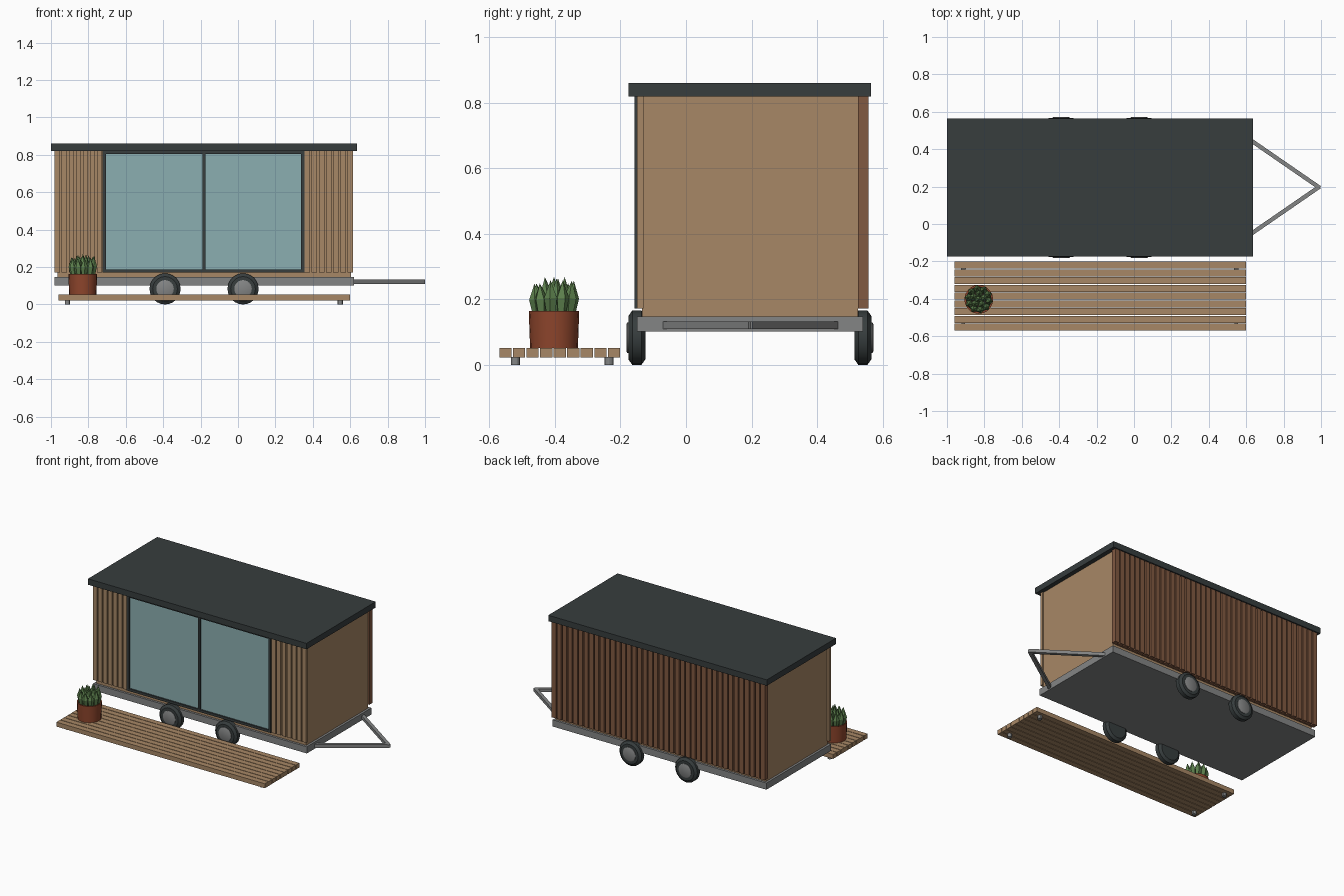
import bpy, bmesh, math, random
from mathutils import Vector, Matrix

random.seed(4)
if "Cube" in bpy.data.objects:
    bpy.data.objects.remove(bpy.data.objects["Cube"], do_unlink=True)


def material(name, r, g, b):
    m = bpy.data.materials.new(name)
    m.use_nodes = True
    m.diffuse_color = (r, g, b, 1)
    m.node_tree.nodes["Principled BSDF"].inputs["Base Color"].default_value = (r, g, b, 1)
    return m


TAN = material("tan wood", .39, .245, .132)
BROWN = material("red brown wood", .22, .10, .053)
DARK = material("charcoal", .038, .047, .048)
GLASS = material("pale blue glass", .26, .43, .44)
STEEL = material("grey steel", .23, .235, .235)
POT = material("terracotta", .27, .06, .025)
SOIL = material("dark soil", .03, .02, .015)
GREEN = material("leaf green", .11, .22, .075)


def finish(name, bm, mat, smooth=False):
    bmesh.ops.recalc_face_normals(bm, faces=bm.faces)
    mesh = bpy.data.meshes.new(name)
    bm.to_mesh(mesh)
    bm.free()
    mesh.materials.append(mat)
    ob = bpy.data.objects.new(name, mesh)
    bpy.context.collection.objects.link(ob)
    if smooth:
        bpy.ops.object.select_all(action='DESELECT')
        ob.select_set(True)
        bpy.context.view_layer.objects.active = ob
        bpy.ops.object.shade_smooth_by_angle(angle=math.radians(30))
    return ob


def add_box(bm, x, y, z):
    """Box from three (low, high) ranges."""
    size = [b - a for a, b in (x, y, z)]
    mid = [(a + b) / 2 for a, b in (x, y, z)]
    bmesh.ops.create_cube(bm, size=1, matrix=Matrix.Translation(mid) @ Matrix.Diagonal((*size, 1)))


def boxes(name, mat, *ranges):
    bm = bmesh.new()
    for r in ranges:
        add_box(bm, *r)
    return finish(name, bm, mat)


def lathe(name, mat, profile, sides, place, smooth=False):
    """Spin (radius, height) points about z, then place the result."""
    bm = bmesh.new()
    rings = [[bm.verts.new((r * math.cos(t), r * math.sin(t), h))
              for t in (math.tau * i / sides for i in range(sides))] for r, h in profile]
    for a, b in zip(rings, rings[1:]):
        for i in range(sides):
            j = (i + 1) % sides
            bm.faces.new((a[i], a[j], b[j], b[i]))
    bm.faces.new(rings[0])
    bm.faces.new(rings[-1])
    bm.transform(place)
    return finish(name, bm, mat, smooth)


def slats(name, mat, x0, x1, count, y, z, gap=.009):
    """Row of upright boards with narrow gaps."""
    pitch = (x1 - x0 + gap) / count
    return boxes(name, mat, *[((x0 + i * pitch, x0 + (i + 1) * pitch - gap), y, z)
                              for i in range(count)])


# Cabin shell, roof and trailer frame
boxes("cabin_body", TAN, ((-.965, .605), (-.135, .525), (.145, .82)))
boxes("roof", DARK, ((-1, .635), (-.175, .565), (.82, .86)))
boxes("chassis", STEEL, ((-.98, .62), (-.15, .54), (.102, .147)))

# Wall cladding
WALL = (.172, .82)
slats("front_slats_right", TAN, -.98, -.726, 7, (-.15, -.13), WALL)
slats("front_slats_left", TAN, .356, .615, 7, (-.15, -.13), WALL)
boxes("back_backing", BROWN, ((-.97, .605), (.52, .535), WALL))
slats("back_slats", BROWN, -.98, .615, 40, (.525, .557), WALL)

# Sliding glass doors
FRAME_Y = (-.157, -.13)
boxes("door_frame", DARK,
      ((-.724, -.706), FRAME_Y, WALL), ((.337, .355), FRAME_Y, WALL),
      ((-.189, -.175), FRAME_Y, WALL),
      ((-.724, .355), FRAME_Y, (.172, .188)), ((-.724, .355), FRAME_Y, (.805, .82)))
boxes("door_glass", GLASS,
      ((-.706, -.189), (-.147, -.134), (.188, .805)),
      ((-.175, .337), (-.147, -.134), (.188, .805)))

# Wheels on two axles
for side, label, y in ((-1, "front", -.15), (1, "back", .54)):
    for n, x in enumerate((-.39, .027)):
        turn = Matrix.Translation((x, y, .083)) @ Matrix.Rotation(-side * math.pi / 2, 4, 'X')
        lathe(f"{label}_tyre_{n + 1}", DARK,
              [(.066, -.026), (.083, -.014), (.083, .014), (.066, .026)], 24, turn, True)
        lathe(f"{label}_hub_{n + 1}", STEEL, [(.047, .0), (.047, .029), (.041, .032)], 24, turn, True)

# A-shaped tow bar
TIP = Vector((.988, .197, .121))
for label, y in (("front", -.06), ("back", .454)):
    start = Vector((.615, y, .121))
    d = TIP - start
    bm = bmesh.new()
    add_box(bm, (-.01, d.length + .006), (-.011, .011), (-.011, .011))
    bm.transform(Matrix.Translation(start) @ Matrix.Rotation(math.atan2(d.y, d.x), 4, 'Z'))
    finish(f"tow_bar_{label}", bm, STEEL)

# Deck of long planks on small feet
PITCH = .373 / 9
boxes("deck_planks", TAN, *[((-.96, .6), (-.57 + i * PITCH, -.574 + (i + 1) * PITCH), (.022, .052))
                            for i in range(9)])
for x in (-.912, .547):
    for y in (-.521, -.235):
        lathe("deck_foot", STEEL, [(.014, 0), (.014, .024)], 12, Matrix.Translation((x, y, 0)), True)

# Potted plant
AT = Matrix.Translation((-.83, -.403, .052))
lathe("plant_pot", POT, [(.073, 0), (.077, .112), (.069, .112), (.069, .1)], 20, AT, True)
lathe("pot_soil", SOIL, [(.069, .098), (.069, .104)], 20, AT)

# Faceted pointed leaves in rings
bm = bmesh.new()
for count, radius, height, lean in ((1, 0, .126, 0), (5, .027, .122, .05), (10, .051, .105, .1)):
    for i in range(count):
        leaf = bmesh.new()
        tall = height * random.uniform(.9, 1.03)
        rings = [[leaf.verts.new((r * math.cos(a), r * math.sin(a), z))
                  for a in (math.tau * k / 5 for k in range(5))]
                 for r, z in ((.014, 0), (.021, tall * .5))]
        tip = leaf.verts.new((0, 0, tall))
        for k in range(5):
            j = (k + 1) % 5
            leaf.faces.new((rings[0][k], rings[0][j], rings[1][j], rings[1][k]))
            leaf.faces.new((rings[1][k], rings[1][j], tip))
        leaf.transform(AT @ Matrix.Rotation(math.tau * i / count + radius * 9, 4, 'Z')
                       @ Matrix.Translation((radius, 0, .1)) @ Matrix.Rotation(lean, 4, 'Y'))
        part = bpy.data.meshes.new("leaf")
        leaf.to_mesh(part)
        leaf.free()
        bm.from_mesh(part)
        bpy.data.meshes.remove(part)
finish("plant_leaves", bm, GREEN)
